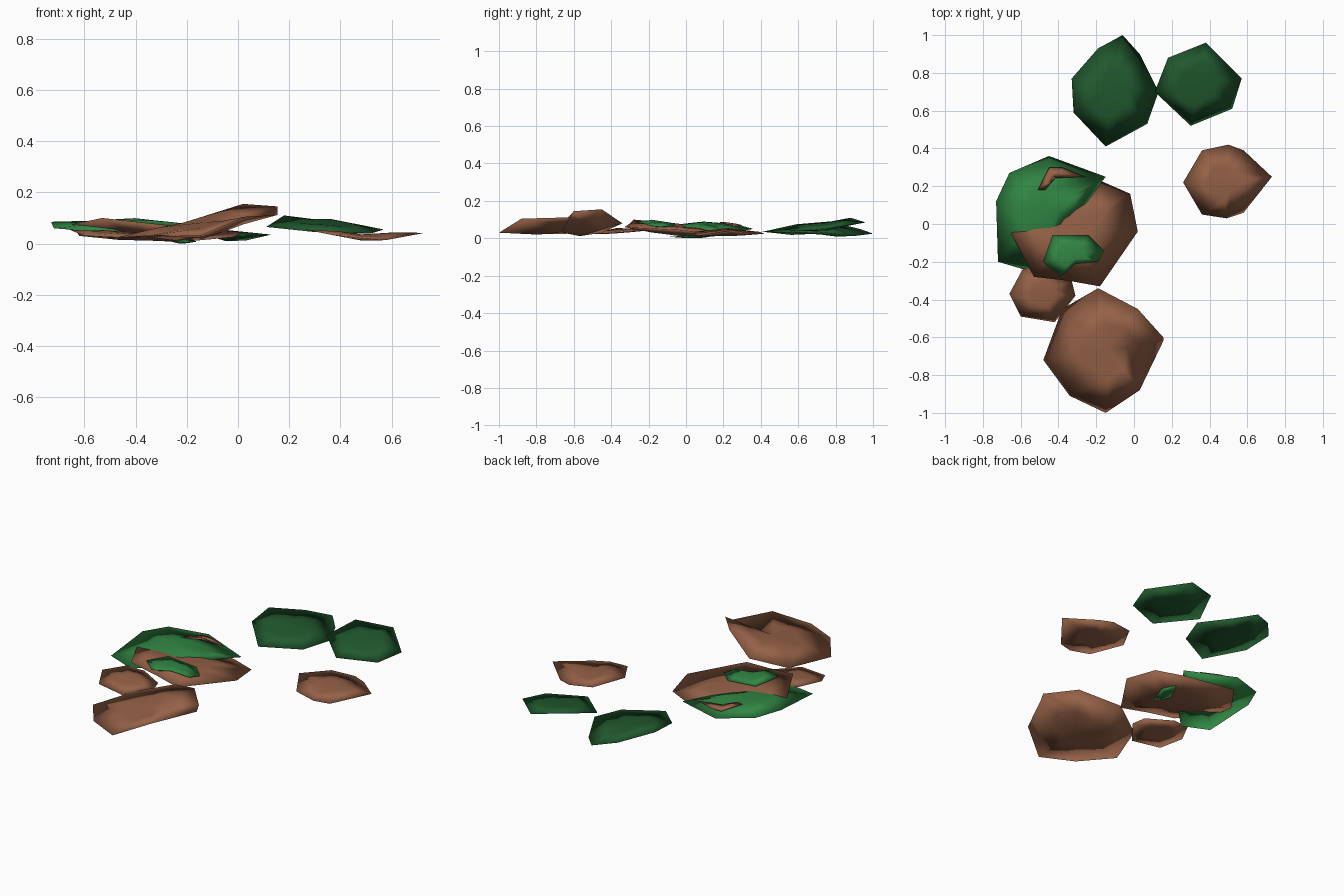
import bpy
import bmesh
import random
from mathutils import Vector

random.seed(4)
cube = bpy.data.objects.get("Cube")
if cube:
    bpy.data.objects.remove(cube, do_unlink=True)


def make_material(name, colour):
    material = bpy.data.materials.new(name)
    material.use_nodes = True
    material.diffuse_color = (*colour, 1)
    shader = material.node_tree.nodes["Principled BSDF"]
    shader.inputs["Base Color"].default_value = (*colour, 1)
    shader.inputs["Roughness"].default_value = 0.9
    return material


brown = make_material("earth brown", (0.3, 0.12, 0.063))
dark_green = make_material("dark green", (0.015, 0.1, 0.028))
light_green = make_material("leaf green", (0.031, 0.24, 0.058))


def crumpled_patch(name, material, rim, thickness=0.014, crumple=0.006, sag=0.0):
    """Flat closed clump: a sharp rim with a crumpled dome above and below."""
    bm = bmesh.new()
    points = [Vector(p) for p in rim]
    centre = sum(points, Vector()) / len(points)
    centre.z -= sag
    outer = [bm.verts.new(p) for p in points]
    count = len(outer)
    for side in (1, -1):
        # Inner ring follows the rim towards the middle, with folds
        inner = []
        for p in points:
            q = centre.lerp(p, random.uniform(0.3, 0.55))
            q.z += side * thickness * 0.8 + random.uniform(-crumple, crumple)
            q.z = max(q.z, 0)
            inner.append(bm.verts.new(q))
        middle = centre + Vector((0, 0, side * thickness))
        middle.z = max(middle.z, 0)
        tip = bm.verts.new(middle)
        for i in range(count):
            j = (i + 1) % count
            bm.faces.new((outer[i], outer[j], inner[j]))
            bm.faces.new((outer[i], inner[j], inner[i]))
            bm.faces.new((inner[i], inner[j], tip))
    bmesh.ops.recalc_face_normals(bm, faces=bm.faces[:])
    for face in bm.faces:
        face.smooth = True
    mesh = bpy.data.meshes.new(name)
    bm.to_mesh(mesh)
    bm.free()
    mesh.materials.append(material)
    patch = bpy.data.objects.new(name, mesh)
    bpy.context.collection.objects.link(patch)


# Dark green clumps at the back
crumpled_patch("back_foliage_right", dark_green, [
    (-.06, 1, .025), (-.19, .93, .05), (-.33, .77, .09), (-.32, .59, .075),
    (-.15, .41, .035), (.07, .53, .03), (.13, .7, .035), (.03, .9, .012)],
    thickness=0.018, crumple=0.008)
crumpled_patch("back_foliage_left", dark_green, [
    (.38, .96, .085), (.18, .88, .11), (.11, .7, .065),
    (.3, .52, .045), (.52, .61, .04), (.57, .77, .055)],
    thickness=0.016, crumple=0.009)

# Small brown clump standing apart
crumpled_patch("side_earth", brown, [
    (.5, .42, .025), (.36, .39, .035), (.26, .22, .055), (.36, .05, .035),
    (.49, .03, .02), (.58, .06, .014), (.73, .25, .042), (.58, .39, .022)],
    thickness=0.012, crumple=0.004, sag=0.007)

# Overlapping pair in the middle
crumpled_patch("middle_foliage", light_green, [
    (-.45, .36, .05), (-.66, .27, .075), (-.73, .12, .085), (-.72, -.2, .06),
    (-.55, -.25, .045), (-.4, -.1, .045), (-.31, .03, .05), (-.18, .21, .035),
    (-.15, .25, .032)], crumple=0.002, sag=-0.018)
crumpled_patch("middle_earth", brown, [
    (-.18, .23, .016), (-.02, .16, .025), (.02, -.04, .045), (-.18, -.33, .06),
    (-.35, -.3, .08), (-.53, -.28, .1), (-.65, -.05, .075), (-.62, .1, .03),
    (-.5, .27, .03)], thickness=0.026, crumple=0.004, sag=0.014)

# Pieces that break through the pair
crumpled_patch("foliage_tuft", light_green, [
    (-.43, -.06, .08), (-.48, -.2, .095), (-.39, -.28, .092), (-.31, -.21, .08),
    (-.19, -.2, .068), (-.16, -.14, .062), (-.24, -.06, .065)],
    thickness=0.012, crumple=0.003)
crumpled_patch("earth_fleck", brown, [
    (-.45, .3, .07), (-.51, .18, .084), (-.47, .18, .088),
    (-.43, .25, .082), (-.26, .25, .064), (-.38, .3, .068)],
    thickness=0.006, crumple=0.001)
crumpled_patch("lower_foliage_fleck", light_green, [
    (-.21, -.09, .008), (-.26, 0, .007), (-.2, .13, .008), (-.16, .05, .008)],
    thickness=0.007, crumple=0.001)

# Brown clumps at the front
crumpled_patch("small_front_earth", brown, [
    (-.48, -.22, .04), (-.59, -.24, .05), (-.66, -.37, .055), (-.6, -.49, .03),
    (-.42, -.52, .022), (-.31, -.38, .03), (-.33, -.3, .035)],
    thickness=0.01, crumple=0.004)
crumpled_patch("large_front_earth", brown, [
    (-.19, -.34, .08), (-.38, -.45, .03), (-.48, -.72, .022), (-.34, -.91, .032),
    (-.15, -1, .03), (.03, -.88, .105), (.155, -.62, .112), (.155, -.6, .145),
    (.02, -.45, .155)], thickness=0.026, crumple=0.015, sag=0.022)
